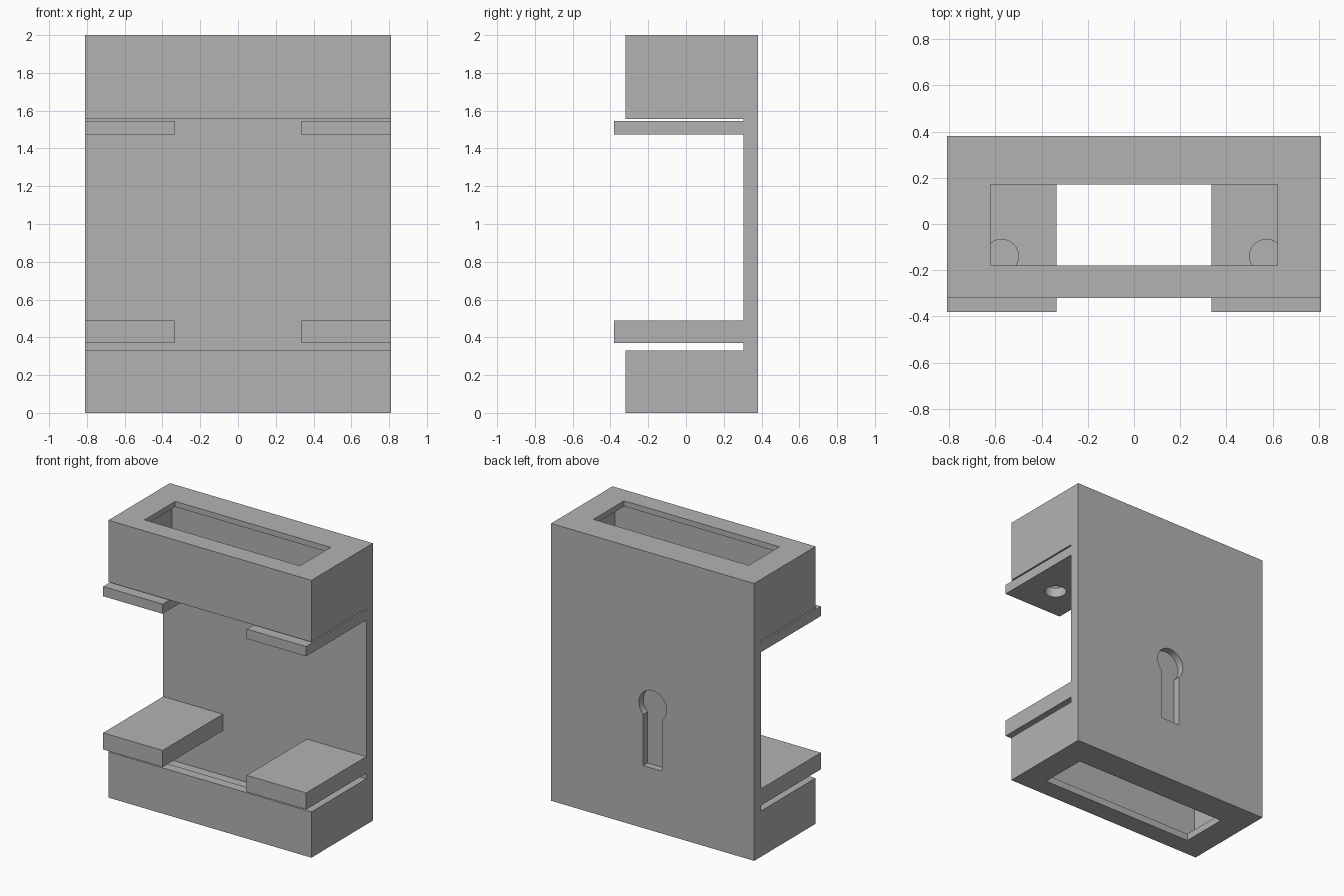
import bpy, bmesh, math
from mathutils import Matrix

if "Cube" in bpy.data.objects:
    bpy.data.objects.remove(bpy.data.objects["Cube"], do_unlink=True)

grey = bpy.data.materials.new("plain grey")
grey.use_nodes = True
colour = (0.45, 0.45, 0.45, 1)
grey.diffuse_color = colour
grey.node_tree.nodes["Principled BSDF"].inputs["Base Color"].default_value = colour


def finish(name, bm):
    bmesh.ops.recalc_face_normals(bm, faces=bm.faces)
    mesh = bpy.data.meshes.new(name)
    bm.to_mesh(mesh)
    bm.free()
    mesh.materials.append(grey)
    obj = bpy.data.objects.new(name, mesh)
    bpy.context.collection.objects.link(obj)
    return obj


def box(name, x, y, z):
    bm = bmesh.new()
    bmesh.ops.create_cube(bm, size=1)
    for v in bm.verts:
        for i, (lo, hi) in enumerate((x, y, z)):
            v.co[i] = lo if v.co[i] < 0 else hi
    return finish(name, bm)


def cylinder(name, centre, radius, depth, turn=0):
    bm = bmesh.new()
    matrix = Matrix.Translation(centre) @ Matrix.Rotation(turn, 4, "X")
    bmesh.ops.create_cone(bm, cap_ends=True, segments=48, radius1=radius,
                          radius2=radius, depth=depth, matrix=matrix)
    return finish(name, bm)


def cut(target, cutter):
    mod = target.modifiers.new("cut", "BOOLEAN")
    mod.operation = "DIFFERENCE"
    mod.solver = "EXACT"
    mod.object = cutter
    bpy.context.view_layer.objects.active = target
    bpy.ops.object.modifier_apply(modifier=mod.name)
    bpy.data.objects.remove(cutter, do_unlink=True)


half = 0.81                       # half width
front, inner, back = -0.32, 0.305, 0.38
low, high = 0.33, 1.555           # facing rims of the two boxes

# Body: C-shaped side profile stretched across the width
bm = bmesh.new()
profile = [(front, 0), (back, 0), (back, 2), (front, 2),
           (front, high), (inner, high), (inner, low), (front, low)]
face = bm.faces.new([bm.verts.new((-half, y, z)) for y, z in profile])
ext = bmesh.ops.extrude_face_region(bm, geom=[face])
for v in ext["geom"]:
    if isinstance(v, bmesh.types.BMVert):
        v.co.x = half
body = finish("holder_body", bm)

# Hollow inside of both boxes, and the narrower mouth through both ends
cut(body, box("cavity", (-0.74, 0.74), (-0.25, inner), (0.05, 1.96)))
cut(body, box("mouth", (-0.62, 0.62), (-0.18, 0.17), (-0.1, 2.1)))

# Keyhole hanger recessed into the back
cut(body, cylinder("keyhole_head", (0, back, 0.9), 0.11, 0.1, math.pi / 2))
cut(body, box("keyhole_slot", (-0.075, 0.075), (back - 0.05, back + 0.05), (0.45, 0.9)))

# Shelves on both sides; the upper ones have a round hole
for side, label in ((1, "left"), (-1, "right")):
    span = sorted((side * 0.335, side * half))
    box(label + "_lower_shelf", span, (-back, inner), (0.37, 0.49))
    shelf = box(label + "_upper_shelf", span, (-back, inner), (1.475, 1.545))
    cut(shelf, cylinder("hole", (side * 0.573, -0.14, 1.5), 0.073, 0.3))
